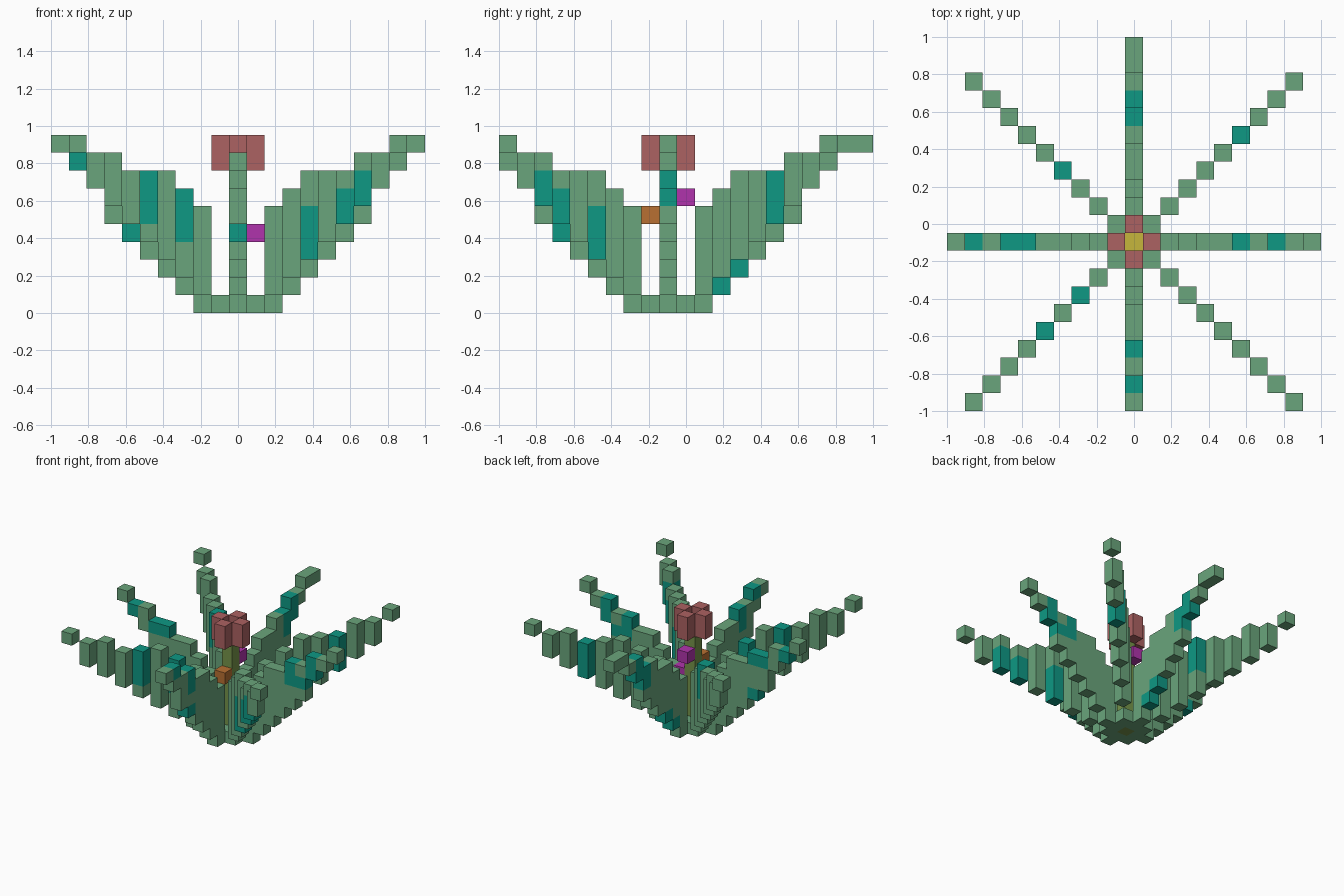
import bpy, bmesh
from mathutils import Matrix, Vector

cube = bpy.data.objects.get("Cube")
if cube:
    bpy.data.objects.remove(cube, do_unlink=True)

U = 2 / 21           # size of one block
CENTRE = (0, -1)     # plant axis, in blocks


def srgb(h):
    vals = [int(h[n:n + 2], 16) / 255 for n in (0, 2, 4)]
    return tuple(v / 12.92 if v <= 0.04045 else ((v + 0.055) / 1.055) ** 2.4 for v in vals) + (1,)


def material(name, h):
    m = bpy.data.materials.new(name)
    m.use_nodes = True
    m.diffuse_color = srgb(h)
    bsdf = next(n for n in m.node_tree.nodes if n.type == 'BSDF_PRINCIPLED')
    bsdf.inputs["Base Color"].default_value = srgb(h)
    return m


GREEN = material("leaf green", "6AA57C")
TEAL = material("teal", "0E9884")
RED = material("petal red", "AC6262")
YELLOW = material("yellow", "C6B63C")
OLIVE = material("stem olive", "76944A")
ORANGE = material("orange", "B87032")
MAGENTA = material("magenta", "B034AC")


def add_box(bm, x, y, low, high, mat=0):
    """Box one block wide at (x, y) from the axis, from layer low to high."""
    h = high - low + 1
    centre = Vector((x + CENTRE[0], y + CENTRE[1], low + h / 2)) * U
    m = Matrix.Translation(centre) @ Matrix.Diagonal((U, U, h * U, 1))
    verts = bmesh.ops.create_cube(bm, size=1, matrix=m)["verts"]
    for f in {f for v in verts for f in v.link_faces}:
        f.material_index = mat


def make(name, boxes, mats):
    bm = bmesh.new()
    for b in boxes:
        add_box(bm, *b)
    me = bpy.data.meshes.new(name)
    bm.to_mesh(me)
    bm.free()
    for m in mats:
        me.materials.append(m)
    ob = bpy.data.objects.new(name, me)
    bpy.context.collection.objects.link(ob)


# Leaf outlines: distance from the axis -> lowest and highest layer
STRAIGHT = {1: (0, 0), 2: (0, 4), 3: (1, 5), 4: (2, 6), 5: (3, 6), 6: (4, 7),
            7: (5, 7), 8: (7, 8), 9: (8, 8), 10: (9, 9), 11: (9, 9)}
DIAGONAL = {1: (0, 0), 2: (1, 5), 3: (2, 6), 4: (3, 7), 5: (4, 7), 6: (5, 7),
            7: (6, 8), 8: (7, 8), 9: (9, 9)}


def leaf(name, dx, dy, length, patches):
    """Patches are teal runs: (distance, lowest layer, highest layer)."""
    outline = DIAGONAL if dx and dy else STRAIGHT
    boxes = []
    for d in range(1, length + 1):
        low, high = outline[d]
        is_teal = [any(p == d and a <= k <= b for p, a, b in patches)
                   for k in range(low, high + 1)]
        start = 0
        for n in range(1, len(is_teal) + 1):
            if n == len(is_teal) or is_teal[n] != is_teal[start]:
                boxes.append((dx * d, dy * d, low + start, low + n - 1, int(is_teal[start])))
                start = n
    make(name, boxes, (GREEN, TEAL))


leaf("left_leaf", 1, 0, 10, [(8, 7, 8), (7, 6, 6), (6, 6, 7)])
leaf("right_leaf", -1, 0, 10, [(9, 8, 8), (7, 7, 7), (6, 4, 4), (6, 7, 7)])
leaf("front_leaf", 0, -1, 9, [(8, 8, 8), (6, 4, 4), (6, 6, 7)])
leaf("back_leaf", 0, 1, 11, [(8, 7, 8), (7, 6, 7), (3, 1, 1), (4, 2, 2)])
leaf("front_left_leaf", 1, -1, 9, [(7, 6, 7), (6, 5, 6), (4, 3, 5)])
leaf("front_right_leaf", -1, -1, 9, [(5, 5, 7), (3, 4, 6)])
leaf("back_left_leaf", 1, 1, 9, [(6, 5, 7)])
leaf("back_right_leaf", -1, 1, 9, [(4, 5, 7)])

# Flower: stem, heart, four petals and small buds on the stem
make("stem", [(0, 0, 0, 7)], [OLIVE])
make("flower_heart", [(0, 0, 8, 8)], [YELLOW])
for name, x, y in (("left", 1, 0), ("right", -1, 0), ("front", 0, -1), ("back", 0, 1)):
    make(name + "_petal", [(x, y, 8, 9)], [RED])
make("front_bud", [(0, -1, 5, 5)], [ORANGE])
make("back_bud", [(0, 1, 6, 6)], [MAGENTA])
make("left_bud", [(1, 0, 4, 4)], [MAGENTA])
